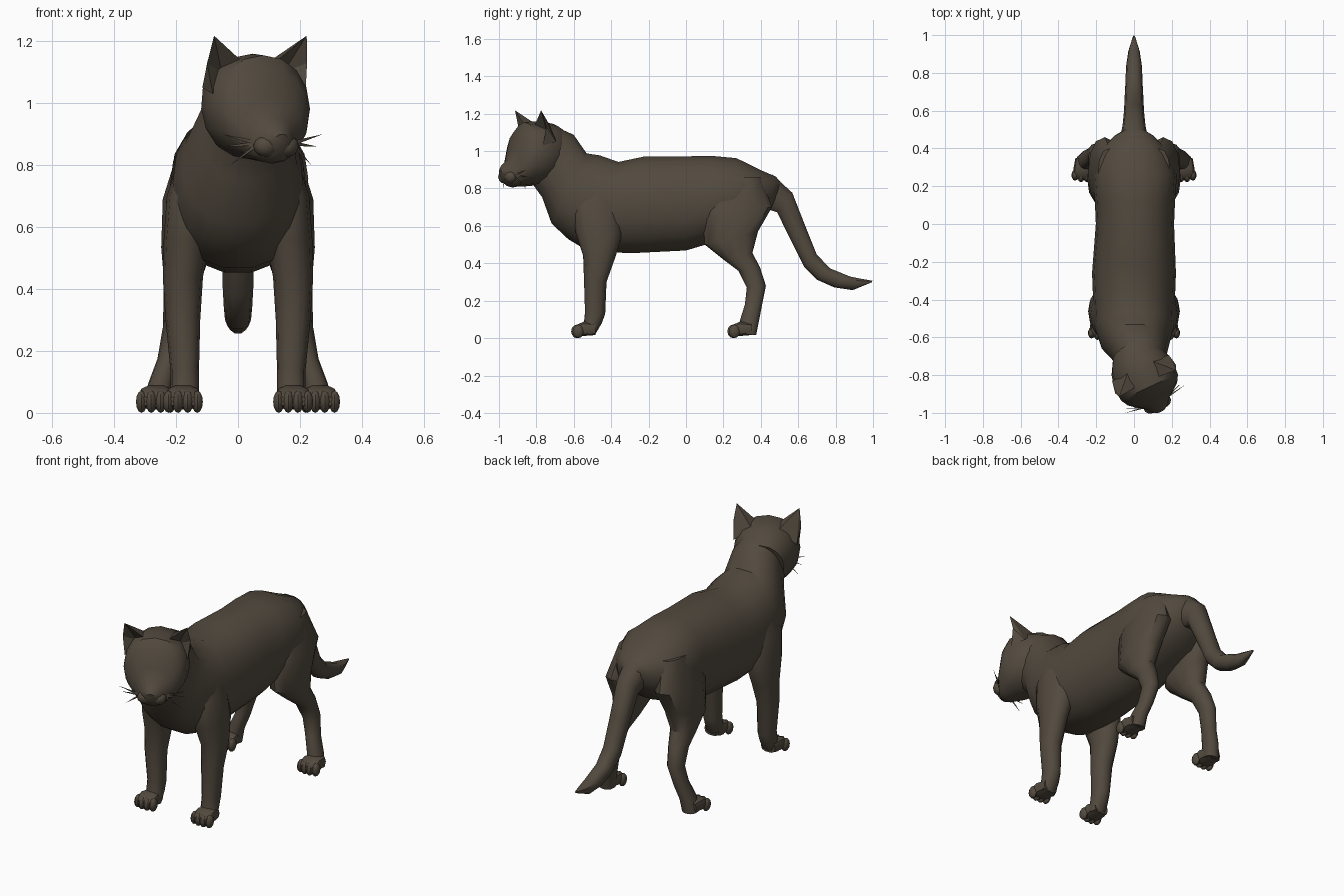
import bpy, bmesh, math
from mathutils import Vector, Matrix

if "Cube" in bpy.data.objects:
    bpy.data.objects.remove(bpy.data.objects["Cube"])

fur = bpy.data.materials.new("dark brown fur")
fur.diffuse_color = (0.085, 0.068, 0.049, 1)
fur.use_nodes = True
fur.node_tree.nodes["Principled BSDF"].inputs["Base Color"].default_value = fur.diffuse_color
HEAD = Matrix.Translation((0.047, -0.79, 0)) @ Matrix.Rotation(math.radians(25), 4, 'Z')


def finish(name, bm, matrix=None, angle=40):
    if matrix:
        bm.transform(matrix)
    bmesh.ops.recalc_face_normals(bm, faces=bm.faces)
    me = bpy.data.meshes.new(name)
    bm.to_mesh(me)
    bm.free()
    me.materials.append(fur)
    ob = bpy.data.objects.new(name, me)
    bpy.context.collection.objects.link(ob)
    bpy.ops.object.select_all(action='DESELECT')
    ob.select_set(True)
    bpy.context.view_layer.objects.active = ob
    bpy.ops.object.shade_smooth_by_angle(angle=math.radians(angle))
    return ob


def loft(name, sections, sides=14, power=2.2, side=1, matrix=None):
    """Section: (y, z) of one edge, (y, z) of the opposite edge, centre x, half width."""
    bm = bmesh.new()
    rings = []
    for y1, z1, y2, z2, x, w in sections:
        a, b = Vector((x * side, y1, z1)), Vector((x * side, y2, z2))
        mid, half = (a + b) / 2, (a - b) / 2
        ring = []
        for i in range(sides):
            t = 2 * math.pi * i / sides
            c, s = math.cos(t), math.sin(t)
            c = math.copysign(abs(c) ** (2 / power), c)
            s = math.copysign(abs(s) ** (2 / power), s)
            ring.append(bm.verts.new(mid + half * s + Vector((w * c, 0, 0))))
        rings.append(ring)
    for r, q in zip(rings, rings[1:]):
        for i in range(sides):
            j = (i + 1) % sides
            bm.faces.new((r[i], r[j], q[j], q[i]))
    bm.faces.new(rings[0])
    bm.faces.new(rings[-1])
    return finish(name, bm, matrix)


def ball(name, centre, size, matrix=None):
    bm = bmesh.new()
    bmesh.ops.create_uvsphere(bm, u_segments=10, v_segments=6, radius=1)
    bm.transform(Matrix.Translation(centre) @ Matrix.Diagonal((*size, 1)))
    return finish(name, bm, matrix)


# torso with neck
loft("torso", [
    (-.68, 1.125, -.82, .82, .04, .125), (-.60, 1.09, -.77, .75, .025, .15),
    (-.53, .99, -.72, .61, .005, .185), (-.46, .98, -.63, .525, 0, .21),
    (-.36, .945, -.53, .465, 0, .215), (-.22, .975, -.30, .45, 0, .222),
    (0, .975, 0, .465, .005, .207), (.13, .978, .10, .495, .005, .212),
    (.27, .965, .25, .55, .005, .222), (.40, .90, .36, .60, 0, .185),
    (.48, .865, .44, .67, 0, .11), (.51, .83, .48, .72, 0, .05)], sides=18)

# tail
loft("tail", [
    (.46, .88, .42, .69, 0, .075), (.57, .78, .485, .67, 0, .06),
    (.64, .60, .555, .53, 0, .053), (.70, .45, .63, .38, 0, .05),
    (.77, .375, .70, .31, 0, .046), (.88, .33, .79, .27, 0, .042),
    (.94, .318, .89, .255, 0, .03), (.997, .307, .993, .298, 0, .005)], sides=10)

# head
loft("head", [
    (.17, 1.095, .08, .84, 0, .115), (.09, 1.145, .03, .82, 0, .155),
    (0, 1.16, -.03, .815, 0, .172), (-.08, 1.155, -.09, .81, 0, .165),
    (-.12, 1.11, -.125, .81, 0, .143), (-.15, 1.02, -.15, .805, 0, .108),
    (-.175, .955, -.175, .81, 0, .072), (-.21, .925, -.195, .825, 0, .05),
    (-.226, .90, -.21, .85, 0, .027)], sides=16, power=2.1, matrix=HEAD)

for side, tag in ((-1, "right"), (1, "left")):
    # ear: curved shell with a hollow facing forward
    bm = bmesh.new()
    pts = [(.055, -.05, 1.13), (.165, -.05, 1.03), (.165, .03, 1.05), (.07, .04, 1.13),
           (.165, -.06, 1.218), (.11, .0, 1.10), (.178, -.035, 1.13)]
    inner, outer, back_out, back_in, tip, hollow, rim = [
        bm.verts.new((x * side, y, z)) for x, y, z in pts]
    for f in ((inner, hollow, tip), (hollow, outer, rim), (hollow, rim, tip),
              (outer, back_out, rim), (rim, back_out, tip), (back_out, back_in, tip),
              (back_in, inner, tip), (inner, back_in, hollow),
              (back_in, back_out, hollow), (back_out, outer, hollow)):
        bm.faces.new(f)
    finish(tag + "_ear", bm, HEAD, 30)

    # muzzle pad
    ball(tag + "_muzzle_pad", (.036 * side, -.18, .862), (.042, .035, .036), HEAD)

    # whiskers: thin tapered slivers
    bm = bmesh.new()
    for x, y, z in ((.18, -.15, .90), (.17, -.13, .86), (.145, -.14, .80)):
        root = [bm.verts.new((.06 * side, -.175, .87 + h)) for h in (-.008, .008)]
        root.append(bm.verts.new((.06 * side, -.165, .87)))
        end = bm.verts.new((x * side, y, z))
        for i in range(3):
            bm.faces.new((root[i], root[(i + 1) % 3], end))
        bm.faces.new(root)
    finish(tag + "_whiskers", bm, HEAD)

    # front leg
    loft(tag + "_front_leg", [
        (-.56, .85, -.38, .86, .12, .06), (-.61, .70, -.35, .70, .145, .085),
        (-.59, .56, -.34, .56, .165, .075), (-.55, .44, -.375, .44, .178, .065),
        (-.545, .30, -.425, .30, .178, .056), (-.54, .14, -.432, .13, .172, .046),
        (-.545, .09, -.45, .08, .172, .046), (-.555, .025, -.485, .02, .175, .048)],
        sides=12, side=side)

    # hind leg
    loft(tag + "_hind_leg", [
        (.15, .86, .40, .86, .13, .06), (.09, .68, .46, .70, .155, .088),
        (.10, .50, .385, .57, .165, .083), (.20, .42, .355, .455, .178, .062),
        (.28, .36, .395, .38, .19, .05), (.325, .27, .427, .28, .20, .043),
        (.315, .18, .405, .17, .222, .038), (.29, .10, .39, .09, .25, .04),
        (.29, .025, .375, .015, .262, .045)], sides=12, side=side)

    # paws with toes
    for part, px, py in (("front", .178, -.545), ("hind", .265, .29)):
        loft(f"{tag}_{part}_paw", [
            (py + .06, .08, py + .06, .015, px, .045), (py, .09, py, .01, px, .056),
            (py - .04, .072, py - .04, .01, px, .056), (py - .055, .055, py - .055, .02, px, .045)],
            sides=10, power=2.8, side=side)
        for k in range(4):
            o = k - 1.5
            ball(f"{tag}_{part}_toe_{k + 1}",
                 (side * (px + o * .031), py - .043 + abs(o) * .008, .036),
                 (.019, .03, .036))
